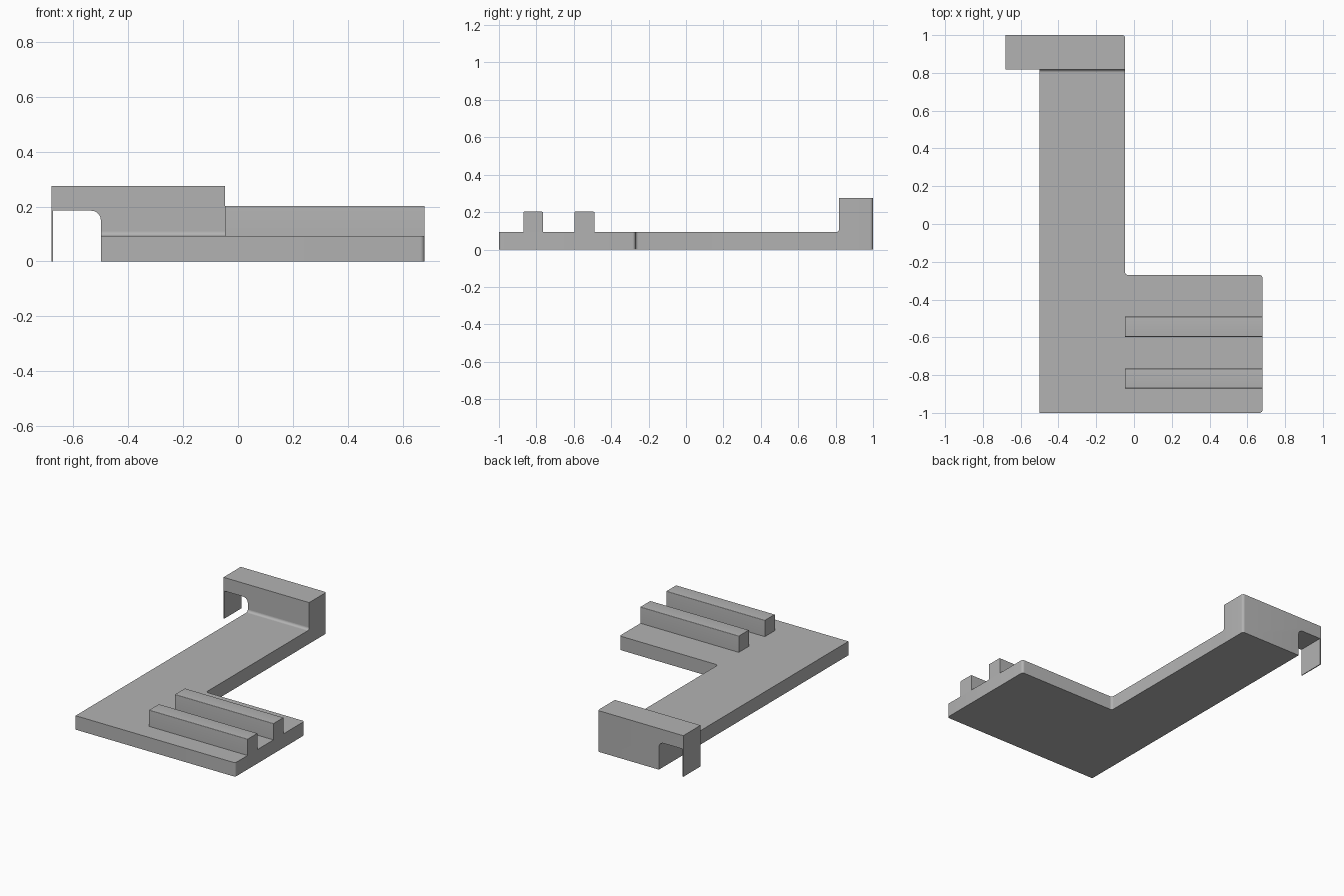
import bpy, bmesh, math
from mathutils import Vector, Matrix

cube = bpy.data.objects.get("Cube")
if cube:
    bpy.data.objects.remove(cube, do_unlink=True)

GREY = (0.45, 0.45, 0.45, 1)
grey = bpy.data.materials.new("plain grey")
grey.use_nodes = True
grey.diffuse_color = GREY
grey.node_tree.nodes["Principled BSDF"].inputs["Base Color"].default_value = GREY


def rounded(corners, steps=6):
    """Outline from right-angled corners (u, v, radius)."""
    out = []
    for i, (u, v, r) in enumerate(corners):
        p = Vector((u, v))
        if not r:
            out.append(p)
            continue
        a = (Vector(corners[i - 1][:2]) - p).normalized() * r
        b = (Vector(corners[(i + 1) % len(corners)][:2]) - p).normalized() * r
        for k in range(steps + 1):
            t = math.pi / 2 * k / steps
            out.append(p + a + b - b * math.cos(t) - a * math.sin(t))
    return out


def prism(name, outline, axis, start, end, round_edge=None):
    """Extrude a closed outline along x, y or z."""
    def place(p, w):
        return {"x": (w, p.x, p.y), "y": (p.x, w, p.y), "z": (p.x, p.y, w)}[axis]
    bm = bmesh.new()
    face = bm.faces.new([bm.verts.new(place(p, start)) for p in outline])
    moved = bmesh.ops.extrude_face_region(bm, geom=[face], use_keep_orig=True)["geom"]
    shift = Vector(place(Vector((0, 0)), end - start))
    bmesh.ops.translate(bm, vec=shift, verts=[g for g in moved if isinstance(g, bmesh.types.BMVert)])
    bmesh.ops.recalc_face_normals(bm, faces=bm.faces)
    if round_edge:
        x, y, r = round_edge
        edges = [e for e in bm.edges
                 if all(abs(v.co.x - x) + abs(v.co.y - y) < 1e-4 for v in e.verts)]
        bmesh.ops.bevel(bm, geom=edges, offset=r, segments=6, profile=0.5, affect="EDGES")
    mesh = bpy.data.meshes.new(name)
    bm.to_mesh(mesh)
    bm.free()
    mesh.materials.append(grey)
    obj = bpy.data.objects.new(name, mesh)
    bpy.context.collection.objects.link(obj)
    bpy.ops.object.select_all(action="DESELECT")
    obj.select_set(True)
    bpy.context.view_layer.objects.active = obj
    bpy.ops.object.shade_smooth_by_angle(angle=math.radians(30))
    return obj


LEFT, INNER, RIGHT = -0.5, -0.047, 0.68
THICK, STEP, R = 0.093, 0.818, 0.016

# L-shaped base plate
prism("base_plate", rounded([
    (LEFT, -1, 0), (RIGHT, -1, R), (RIGHT, -0.27, R),
    (INNER, -0.27, R), (INNER, STEP, 0), (LEFT, STEP, 0)]), "z", 0, THICK)

# Raised end block with overhanging hook and thin lip
prism("end_hook", rounded([
    (-0.68, 0, 0), (-0.674, 0, 0), (-0.674, 0.185, 0), (LEFT, 0.185, 0.035),
    (LEFT, 0, 0), (INNER, 0, 0), (INNER, 0.275, 0), (-0.68, 0.275, 0)]),
    "y", STEP, 1, round_edge=(INNER, 1, R))

# Concave fillet where the plate meets the block
arc = rounded([(STEP - R, THICK, 0), (STEP, THICK, R), (STEP, THICK + R, 0)])
prism("step_fillet", [Vector((STEP, THICK))] + arc[1:-1][::-1], "x", LEFT, INNER)

# Two parallel ribs on the foot
for name, front, back in (("front_rib", -0.87, -0.765), ("rear_rib", -0.597, -0.49)):
    prism(name, rounded([(front, THICK, 0), (back, THICK, 0),
                         (back, 0.202, 0.004), (front, 0.202, 0.004)]), "x", INNER, RIGHT)
